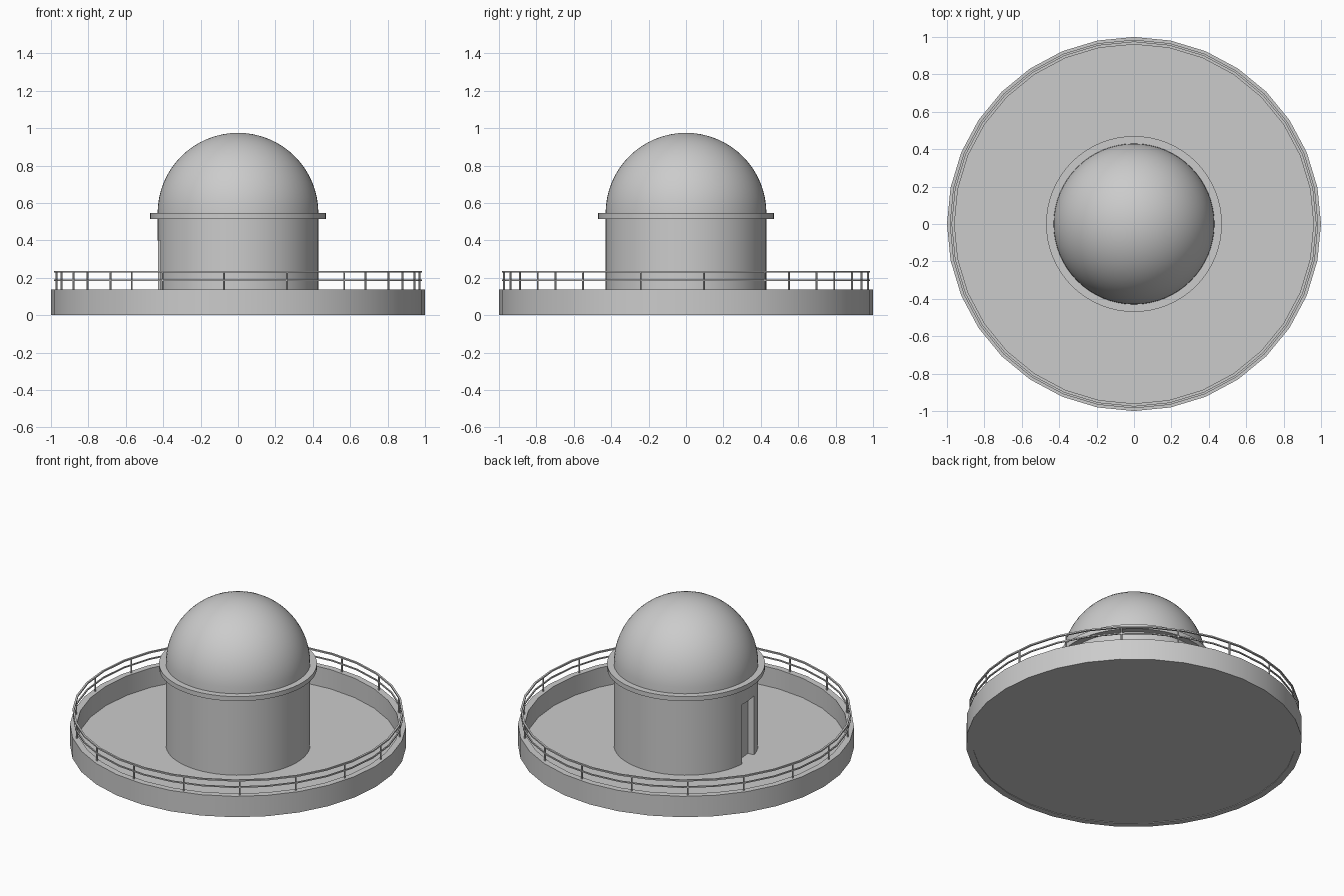
import bpy, bmesh, math
from mathutils import Matrix, Vector

if "Cube" in bpy.data.objects:
    bpy.data.objects.remove(bpy.data.objects["Cube"], do_unlink=True)

grey = bpy.data.materials.new("plain grey")
grey.use_nodes = True
colour = (0.6, 0.6, 0.6, 1)
grey.diffuse_color = colour
grey.node_tree.nodes["Principled BSDF"].inputs["Base Color"].default_value = colour


def finish(name, bm, smooth=True):
    bmesh.ops.recalc_face_normals(bm, faces=bm.faces)
    mesh = bpy.data.meshes.new(name)
    bm.to_mesh(mesh)
    bm.free()
    mesh.materials.append(grey)
    obj = bpy.data.objects.new(name, mesh)
    bpy.context.collection.objects.link(obj)
    if smooth:
        bpy.ops.object.select_all(action="DESELECT")
        obj.select_set(True)
        bpy.context.view_layer.objects.active = obj
        bpy.ops.object.shade_smooth_by_angle(angle=math.radians(30))
    return obj


def ring(name, inner, outer, bottom, top, sides):
    """Rectangular section swept around the z axis."""
    bm = bmesh.new()
    section = [(inner, bottom), (outer, bottom), (outer, top), (inner, top)]
    loops = []
    for i in range(sides):
        a = math.tau * i / sides
        loops.append([bm.verts.new((r * math.cos(a), r * math.sin(a), z)) for r, z in section])
    for i in range(sides):
        here, after = loops[i], loops[(i + 1) % sides]
        for j in range(4):
            k = (j + 1) % 4
            bm.faces.new((here[j], after[j], after[k], here[k]))
    return finish(name, bm)


def disc(name, radius, bottom, top, sides):
    bm = bmesh.new()
    bmesh.ops.create_cone(bm, cap_ends=True, segments=sides, radius1=radius, radius2=radius,
                          depth=top - bottom,
                          matrix=Matrix.Translation((0, 0, (top + bottom) / 2))
                          @ Matrix.Rotation(math.pi / 2, 4, "Z"))
    return finish(name, bm)


# Round platform with a parapet
PARAPET_TOP = 0.137
ring("parapet", 0.96, 1.0, 0, PARAPET_TOP, 32)
disc("platform_floor", 0.962, 0.004, 0.01, 32)

# Two handrails carried on evenly spaced posts
ring("upper_rail", 0.973, 0.985, 0.227, 0.236, 32)
ring("lower_rail", 0.975, 0.983, 0.184, 0.192, 32)
bm = bmesh.new()
POSTS = 18
for i in range(POSTS):
    turn = Matrix.Rotation(math.radians(5.625) + math.tau * i / POSTS, 4, "Z")
    place = Matrix.Translation((0.975, 0, (PARAPET_TOP + 0.23) / 2))
    bmesh.ops.create_cone(bm, cap_ends=True, segments=8, radius1=0.005, radius2=0.005,
                          depth=0.23 - PARAPET_TOP, matrix=turn @ place)
finish("railing_posts", bm)

# Drum with a recessed doorway
RADIUS, SPRING = 0.43, 0.545
drum = disc("drum", RADIUS, 0.004, 0.53, 64)
bm = bmesh.new()
bmesh.ops.create_cube(bm, size=1, matrix=Matrix.Rotation(math.radians(185.6), 4, "Z")
                      @ Matrix.Translation((RADIUS + 0.05, 0, 0.18))
                      @ Matrix.Diagonal((0.2, 0.15, 0.44, 1)))
cutter = finish("doorway_cutter", bm, smooth=False)
cutter.hide_render = True
cutter.hide_viewport = True
cut = drum.modifiers.new("doorway", "BOOLEAN")
cut.object = cutter
cut.operation = "DIFFERENCE"
cut.solver = "EXACT"
# Bake the doorway in, then drop the cutter
graph = bpy.context.evaluated_depsgraph_get()
baked = bpy.data.meshes.new_from_object(drum.evaluated_get(graph))
drum.modifiers.clear()
drum.data = baked
bpy.data.objects.remove(cutter, do_unlink=True)
bpy.ops.object.select_all(action="DESELECT")
drum.select_set(True)
bpy.context.view_layer.objects.active = drum
bpy.ops.object.shade_smooth_by_angle(angle=math.radians(30))

# Cornice between the drum and the dome
ring("cornice", RADIUS - 0.02, 0.47, 0.515, SPRING, 64)

# Hemispherical dome
bm = bmesh.new()
bmesh.ops.create_uvsphere(bm, u_segments=64, v_segments=32, radius=RADIUS)
bmesh.ops.bisect_plane(bm, geom=bm.verts[:] + bm.edges[:] + bm.faces[:], dist=1e-5,
                       plane_co=Vector(), plane_no=Vector((0, 0, 1)), clear_inner=True)
bmesh.ops.translate(bm, verts=bm.verts, vec=(0, 0, SPRING))
finish("dome", bm)
